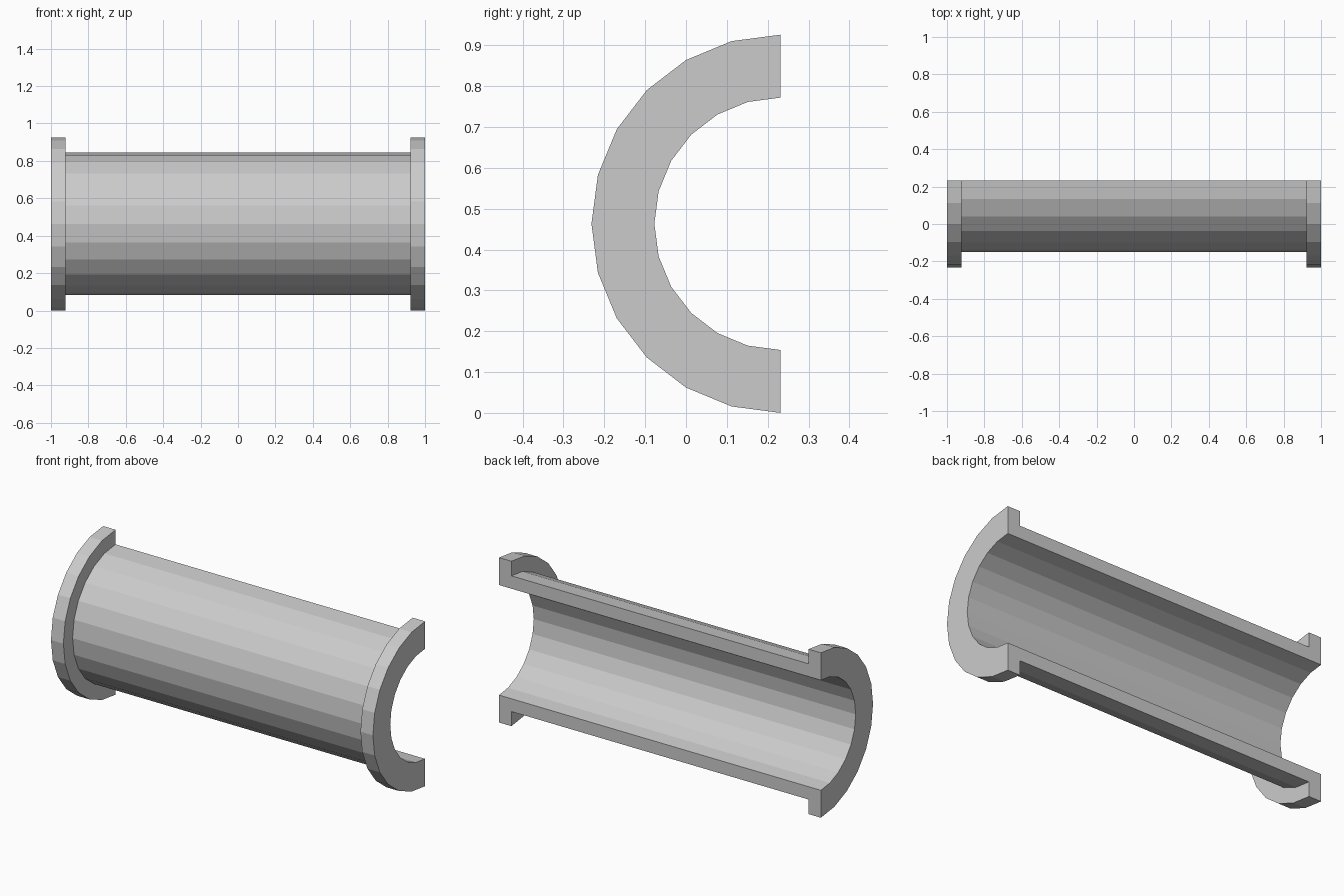
import bpy, bmesh
from math import pi
from mathutils import Vector

if "Cube" in bpy.data.objects:
    bpy.data.objects.remove(bpy.data.objects["Cube"])

SEGMENTS = 12            # facets around the half circle
R_FLANGE, R_PIPE, R_BORE = 0.463, 0.381, 0.309
HALF, SHOULDER = 1.0, 0.923
AXIS = Vector((0, R_FLANGE / 2, R_FLANGE))

# wall section: (x, radius), a flat bore with a flange at each end
right = [(HALF, R_BORE), (HALF, R_FLANGE), (SHOULDER, R_FLANGE), (SHOULDER, R_PIPE)]
section = right + [(-x, r) for x, r in reversed(right)]

bm = bmesh.new()
verts = [bm.verts.new(AXIS + Vector((x, 0, r))) for x, r in section]
start_cap = bm.faces.new(verts)

# sweep the section half a turn from top to bottom through the front (-y) side
bmesh.ops.spin(bm, geom=[start_cap], cent=AXIS, axis=(1, 0, 0),
               angle=pi, steps=SEGMENTS, use_duplicate=False)

# make sure both cut faces are closed
bmesh.ops.remove_doubles(bm, verts=bm.verts, dist=1e-5)
open_edges = [e for e in bm.edges if len(e.link_faces) == 1]
if open_edges:
    bmesh.ops.holes_fill(bm, edges=open_edges, sides=0)

# the sweep must lie on the -y side of the cut plane
if min(v.co.y for v in bm.verts) > 0:
    for v in bm.verts:
        v.co.y = 2 * AXIS.y - v.co.y
bmesh.ops.recalc_face_normals(bm, faces=bm.faces)

mesh = bpy.data.meshes.new("flanged_half_pipe")
bm.to_mesh(mesh)
bm.free()
bpy.context.collection.objects.link(bpy.data.objects.new("flanged_half_pipe", mesh))
